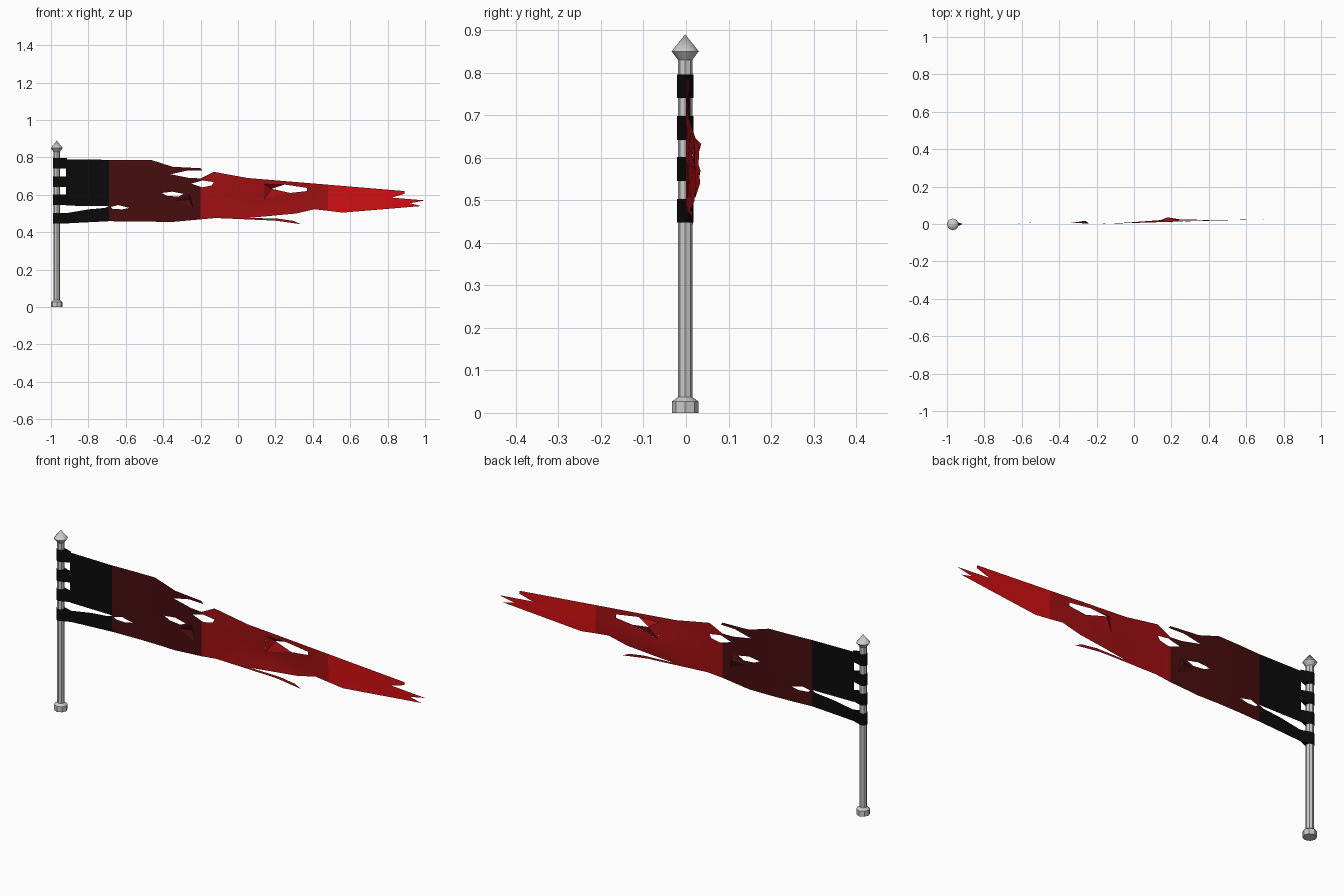
import bpy, bmesh, math
from mathutils import Vector

cube = bpy.data.objects.get("Cube")
if cube:
    bpy.data.objects.remove(cube, do_unlink=True)


def material(name, r, g, b):
    m = bpy.data.materials.new(name)
    m.use_nodes = True
    m.diffuse_color = (r, g, b, 1)
    node = m.node_tree.nodes["Principled BSDF"]
    node.inputs["Base Color"].default_value = (r, g, b, 1)
    node.inputs["Roughness"].default_value = 0.7
    return m


METAL = material("pale_metal", .6, .6, .6)
BLACK = material("black_cloth", .003, .003, .003)
DARK = material("dark_red_cloth", .065, .004, .004)
MID = material("mid_red_cloth", .36, .005, .006)
BRIGHT = material("bright_red_cloth", .65, .005, .006)

POLE_X, POLE_Y = -.969, -.002


def finish(bm, name, mats, angle=40):
    me = bpy.data.meshes.new(name)
    bm.to_mesh(me)
    bm.free()
    ob = bpy.data.objects.new(name, me)
    bpy.context.collection.objects.link(ob)
    for m in mats:
        me.materials.append(m)
    bpy.ops.object.select_all(action='DESELECT')
    ob.select_set(True)
    bpy.context.view_layer.objects.active = ob
    bpy.ops.object.shade_smooth_by_angle(angle=math.radians(angle))
    return ob


def turned(name, profile, mat, sides=8):
    """Lathe a (radius, height) profile around the pole axis."""
    bm = bmesh.new()
    vs = [bm.verts.new((r, 0, z)) for r, z in profile]
    es = [bm.edges.new(p) for p in zip(vs, vs[1:])]
    bmesh.ops.spin(bm, geom=vs + es, cent=(0, 0, 0), axis=(0, 0, 1),
                   angle=math.tau, steps=sides, use_duplicate=False)
    bmesh.ops.remove_doubles(bm, verts=bm.verts, dist=.0005)
    bmesh.ops.recalc_face_normals(bm, faces=bm.faces)
    bmesh.ops.translate(bm, verts=bm.verts, vec=(POLE_X, POLE_Y, 0))
    return finish(bm, name, [mat])


# Pole with its foot and pointed finial
turned("pole_foot", [(0, 0), (.031, 0), (.031, .027), (.017, .037)], METAL)
turned("pole", [(.017, .03), (.017, .835)], METAL)
turned("finial", [(.017, .83), (.032, .85), (0, .89)], METAL)


# Straps: teardrop loops around the pole, ending at the cloth
def strap(name, low, high):
    bm = bmesh.new()
    ring = [Vector((POLE_X + .02 * math.cos(a), POLE_Y + .02 * math.sin(a), low))
            for a in (math.radians(45 + 30 * i) for i in range(10))]
    ring.append(Vector((-.915, 0, low)))
    face = bm.faces.new([bm.verts.new(p) for p in ring])
    out = bmesh.ops.extrude_face_region(bm, geom=[face])
    top = [v for v in out["geom"] if isinstance(v, bmesh.types.BMVert)]
    bmesh.ops.translate(bm, verts=top, vec=(0, 0, high - low))
    bmesh.ops.recalc_face_normals(bm, faces=bm.faces)
    finish(bm, name, [BLACK])


for i, low in enumerate((.447, .545, .642, .74)):
    strap(f"strap_{i + 1}", low, low + .056)


# Gentle billow of the cloth
def billow(x, z):
    if x < -.69:
        return 0
    if x < -.2:
        return .009 * math.sin((x + .69) / .49 * math.pi)
    t = (x + .2) / 1.2
    belly = .012 * math.exp(-((x - .2) / .2) ** 2 - ((z - .55) / .07) ** 2)
    return .034 * t + belly


top_edge = [(-.92, .79), (-.69, .787), (-.46, .785), (-.35, .75), (-.2, .742),
            (-.19, .73), (-.27, .73), (-.36, .71), (-.26, .69), (-.2, .688),
            (-.13, .723), (.05, .69)]
tail = [(.89, .62), (.89, .605), (.82, .585), (1, .57), (.92, .555), (.98, .54),
        (.56, .505), (.41, .523), (.31, .5), (.06, .477)]
bottom_edge = [(.22, .472), (.3, .46), (.335, .443), (.2, .462), (-.12, .476),
               (-.35, .455), (-.69, .459), (-.92, .447)]
slit = [(-.92, .502), (-.8, .522), (-.71, .53), (-.69, .54), (-.92, .542)]
holes = [
    [(-.68, .535), (-.64, .545), (-.58, .53), (-.62, .522), (-.67, .525)],
    [(-.41, .61), (-.35, .617), (-.29, .605), (-.32, .59), (-.38, .595)],
    [(-.25, .66), (-.19, .677), (-.13, .668), (-.14, .65), (-.19, .64)],
    [(-.33, .57), (-.26, .61), (-.24, .53)],
    [(.14, .657), (.25, .655), (.37, .637), (.37, .62), (.28, .61), (.14, .575)],
]

# Tattered cloth, cut into bands so it can billow and take its colours
bm = bmesh.new()
for loop in [top_edge + tail + bottom_edge + slit] + holes:
    vs = [bm.verts.new((x, 0, z)) for x, z in loop]
    for a, b in zip(vs, vs[1:] + vs[:1]):
        bm.edges.new((a, b))
bmesh.ops.triangle_fill(bm, use_beauty=True, edges=bm.edges[:], normal=(0, -1, 0))


def cut(point, normal):
    bmesh.ops.bisect_plane(bm, geom=bm.verts[:] + bm.edges[:] + bm.faces[:],
                           dist=.0001, plane_co=point, plane_no=normal)


for x in (-.69, -.57, -.45, -.32, -.2, -.08, .04, .16, .28, .38, .48, .74):
    cut((x, 0, 0), (1, 0, 0))
for z in (.5, .55, .6, .65):
    cut((0, 0, z), (0, 0, 1))
for f in bm.faces:
    f.material_index = sum(f.calc_center_median().x > edge for edge in (-.69, -.2, .48))
for v in bm.verts:
    v.co.y = billow(v.co.x, v.co.z)
bmesh.ops.recalc_face_normals(bm, faces=bm.faces)
if sum(f.normal.y for f in bm.faces) > 0:
    bmesh.ops.reverse_faces(bm, faces=bm.faces)
finish(bm, "flag_cloth", [BLACK, DARK, MID, BRIGHT])


# Torn flaps folded back behind the cloth
def flap(name, corners, apex, depth, mat):
    bm = bmesh.new()
    rim = [bm.verts.new((x, billow(x, z), z)) for x, z in corners]
    x, z = apex
    tip = bm.verts.new((x, billow(x, z) + depth, z))
    for a, b in zip(rim, rim[1:]):
        bm.faces.new((a, b, tip))
    finish(bm, name, [mat], 20)


flap("red_flap", [(.25, .655), (.14, .657), (.14, .575), (.28, .61)], (.18, .632), .022, MID)
flap("dark_flap", [(-.26, .61), (-.33, .57), (-.24, .53), (-.26, .61)], (-.26, .575), .014, DARK)
